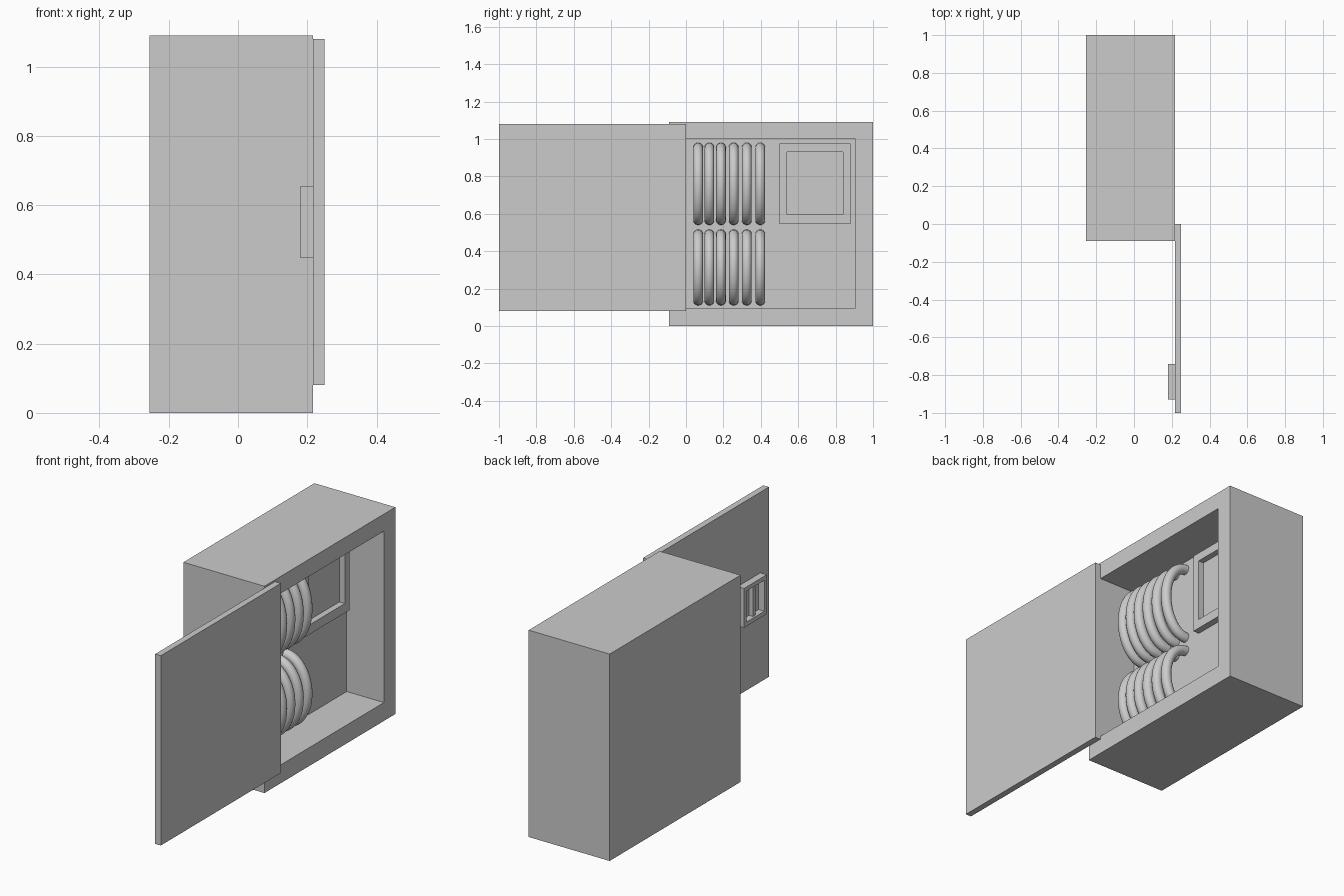
import bpy, math

if "Cube" in bpy.data.objects:
    bpy.data.objects.remove(bpy.data.objects["Cube"])


def box(name, x, y, z):
    """Axis-aligned box from (min, max) pairs."""
    bpy.ops.mesh.primitive_cube_add(size=1, location=[(a + b) / 2 for a, b in (x, y, z)])
    ob = bpy.context.object
    ob.name = ob.data.name = name
    ob.scale = [b - a for a, b in (x, y, z)]
    bpy.ops.object.transform_apply(location=True, rotation=False, scale=True)
    return ob


def tray(name, x, y, z, y_in, z_in, floor_x):
    """Box recessed from one x side down to floor_x, rim given by y_in, z_in."""
    ring = lambda px, ys, zs: [(px, ys[0], zs[0]), (px, ys[1], zs[0]),
                               (px, ys[1], zs[1]), (px, ys[0], zs[1])]
    back, front = x
    verts = ring(back, y, z) + ring(front, y, z) + ring(front, y_in, z_in) + ring(floor_x, y_in, z_in)
    faces = [(3, 2, 1, 0), (12, 13, 14, 15)]
    for r in range(3):
        for i in range(4):
            j = (i + 1) % 4
            faces.append((r * 4 + i, r * 4 + j, r * 4 + 4 + j, r * 4 + 4 + i))
    if front < back:
        faces = [f[::-1] for f in faces]
    me = bpy.data.meshes.new(name)
    me.from_pydata(verts, [], faces)
    ob = bpy.data.objects.new(name, me)
    bpy.context.collection.objects.link(ob)
    return ob


# Cabinet with a recessed front and a raised frame on its back wall
tray("cabinet", (-0.255, 0.217), (-0.09, 1.0), (0, 1.09), (0.0, 0.905), (0.097, 1.0), 0.0)
tray("panel_frame", (0.0, 0.035), (0.50, 0.88), (0.545, 0.975), (0.54, 0.84), (0.595, 0.93), 0.003)

# Open sliding door with recessed handle
box("door", (0.217, 0.25), (-1.0, 0.0), (0.08, 1.08))
tray("door_handle", (0.217, 0.18), (-0.93, -0.74), (0.448, 0.655), (-0.91, -0.76), (0.47, 0.633), 0.214)
box("handle_bar", (0.19, 0.217), (-0.85, -0.83), (0.47, 0.633))


# Bowed cable loops standing out of the back wall
def loop(name, y, z_mid, half):
    n, sides, rad = 20, 16, 0.026
    verts, faces = [], []
    for i in range(n + 1):
        a = math.pi * i / n - math.pi / 2
        cx, cz = 0.125 * math.cos(a), z_mid + half * math.sin(a)
        nx, nz = half * math.cos(a), 0.125 * math.sin(a)
        length = math.hypot(nx, nz)
        for k in range(sides):
            t = math.tau * k / sides
            r = rad * math.cos(t) / length
            verts.append((cx + nx * r, y + rad * math.sin(t), cz + nz * r))
    for i in range(n):
        for k in range(sides):
            m = (k + 1) % sides
            faces.append((i * sides + k, i * sides + m, (i + 1) * sides + m, (i + 1) * sides + k))
    faces += [tuple(range(sides))[::-1], tuple(range(n * sides, (n + 1) * sides))]
    me = bpy.data.meshes.new(name)
    me.from_pydata(verts, [], faces)
    ob = bpy.data.objects.new(name, me)
    bpy.context.collection.objects.link(ob)
    bpy.ops.object.select_all(action='DESELECT')
    ob.select_set(True)
    bpy.context.view_layer.objects.active = ob
    bpy.ops.object.mode_set(mode='EDIT')
    bpy.ops.mesh.select_all(action='SELECT')
    bpy.ops.mesh.normals_make_consistent(inside=False)
    bpy.ops.object.mode_set(mode='OBJECT')
    bpy.ops.object.shade_smooth_by_angle(angle=math.radians(40))


for i, y in enumerate((0.065, 0.125, 0.187, 0.255, 0.325, 0.397)):
    loop(f"upper_loop_{i + 1}", y, 0.76, 0.194)
    loop(f"lower_loop_{i + 1}", y, 0.313, 0.177)
